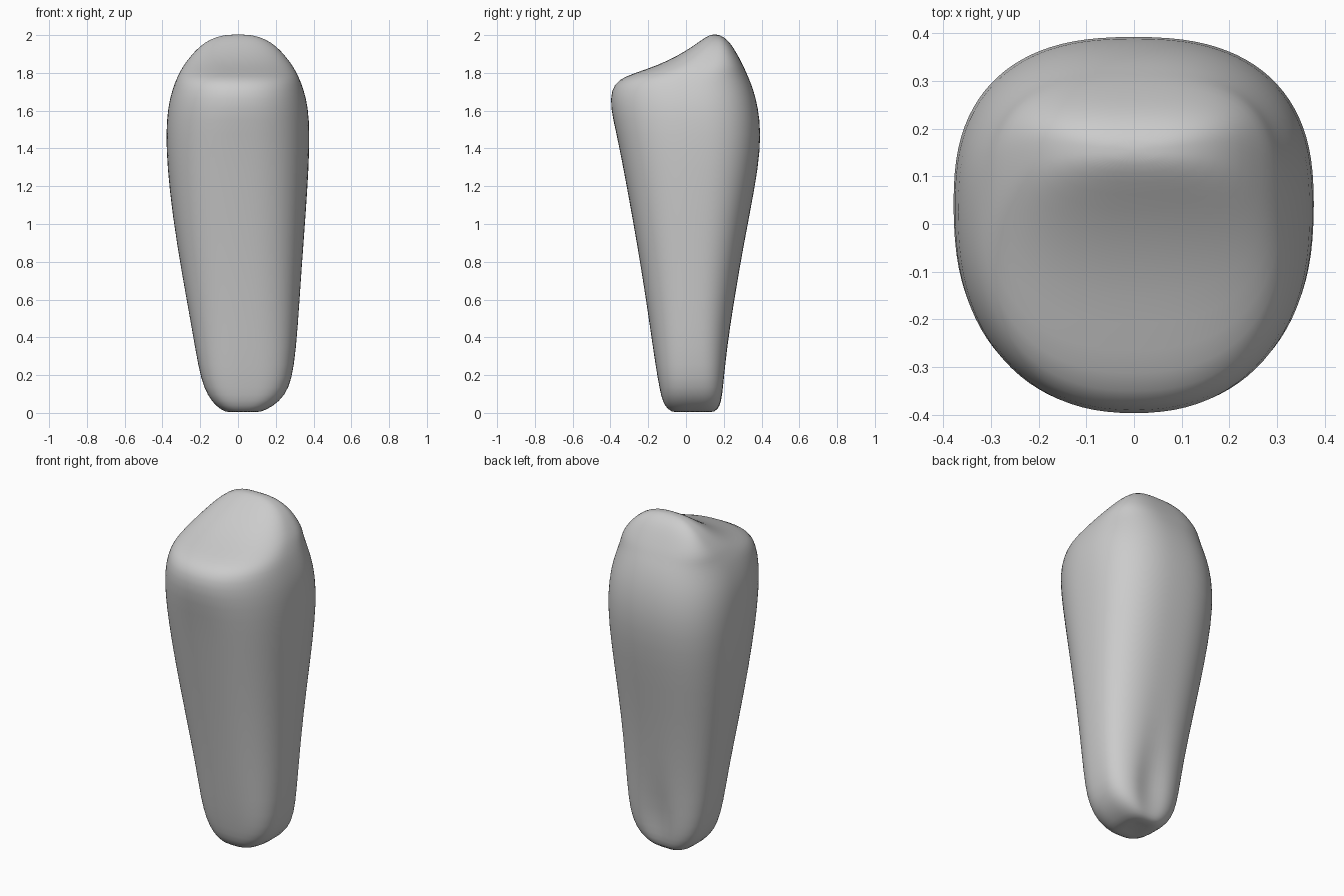
import bpy, bmesh, math

if "Cube" in bpy.data.objects:
    bpy.data.objects.remove(bpy.data.objects["Cube"])

SIDES = 48

# Body outline by height: z, left x, right x, front y, back y
LEVELS = [
    (0, -.05, .1, -.06, .14),
    (.015, -.09, .15, -.095, .175),
    (.06, -.14, .22, -.125, .195),
    (.13, -.18, .27, -.14, .205),
    (.24, -.21, .297, -.16, .216),
    (.45, -.245, .317, -.19, .238),
    (.75, -.3, .336, -.235, .28),
    (1.05, -.348, .359, -.287, .337),
    (1.3, -.375, .375, -.333, .384),
    (1.48, -.382, .38, -.369, .398),
    (1.62, -.372, .372, -.402, .382),
    (1.71, -.348, .348, -.396, .357),
    (1.765, -.328, .328, -.36, .336),
    (1.8, -.31, .31, -.27, .32),
    (1.84, -.289, .289, -.15, .303),
    (1.89, -.25, .25, -.045, .276),
    (1.94, -.205, .205, .035, .247),
    (1.98, -.145, .145, .09, .215),
    (2, -.08, .08, .125, .18),
]


def power(value, exponent):
    return math.copysign(abs(value) ** exponent, value)


def bell(value, centre, width):
    return math.exp(-((value - centre) / width) ** 2)


def ring_points(z, left, right, front, back):
    """Rounded-square ring, a little wider towards the back."""
    cx, cy = (left + right) / 2, front + .54 * (back - front)
    for i in range(SIDES):
        a = math.tau * i / SIDES
        at_back = math.sin(a) > 0
        # Squarer foot and crest, rounder front shelf
        corner = .8 - .14 * bell(z, .1, .25)
        corner += -.13 * bell(z, 1.9, .12) if at_back else .09 * bell(z, 1.66, .14)
        c, s = power(math.cos(a), corner), power(math.sin(a), corner)
        x = cx + c * (right - left) / 2
        y = cy + s * ((back - cy) if at_back else (cy - front))
        # Narrow hollow up the back of the foot
        if at_back:
            y -= .03 * s * bell(x, .05, .08) * bell(z, .22, .18)
        yield x, y, z


# Body lofted through the rings
bm = bmesh.new()
rings = [[bm.verts.new(p) for p in ring_points(*level)] for level in LEVELS]
for low, high in zip(rings, rings[1:]):
    for i in range(SIDES):
        j = (i + 1) % SIDES
        bm.faces.new((low[i], low[j], high[j], high[i]))

# Closed ends, the lower one slightly hollow
for ring, height in ((rings[0], .015), (rings[-1], 2.004)):
    n = len(ring)
    centre = bm.verts.new((sum(v.co.x for v in ring) / n, sum(v.co.y for v in ring) / n, height))
    for i in range(n):
        bm.faces.new((ring[i], ring[(i + 1) % n], centre))
bmesh.ops.recalc_face_normals(bm, faces=bm.faces)

mesh = bpy.data.meshes.new("tapered_body")
bm.to_mesh(mesh)
bm.free()
body = bpy.data.objects.new("tapered_body", mesh)
bpy.context.collection.objects.link(body)

# Smooth surface
for face in mesh.polygons:
    face.use_smooth = True
body.modifiers.new("smooth", 'SUBSURF').levels = 1
body.modifiers["smooth"].render_levels = 1

# Plain grey
grey = bpy.data.materials.new("plain_grey")
grey.use_nodes = True
grey.diffuse_color = (.6, .6, .6, 1)
grey.node_tree.nodes["Principled BSDF"].inputs["Base Color"].default_value = (.6, .6, .6, 1)
mesh.materials.append(grey)
